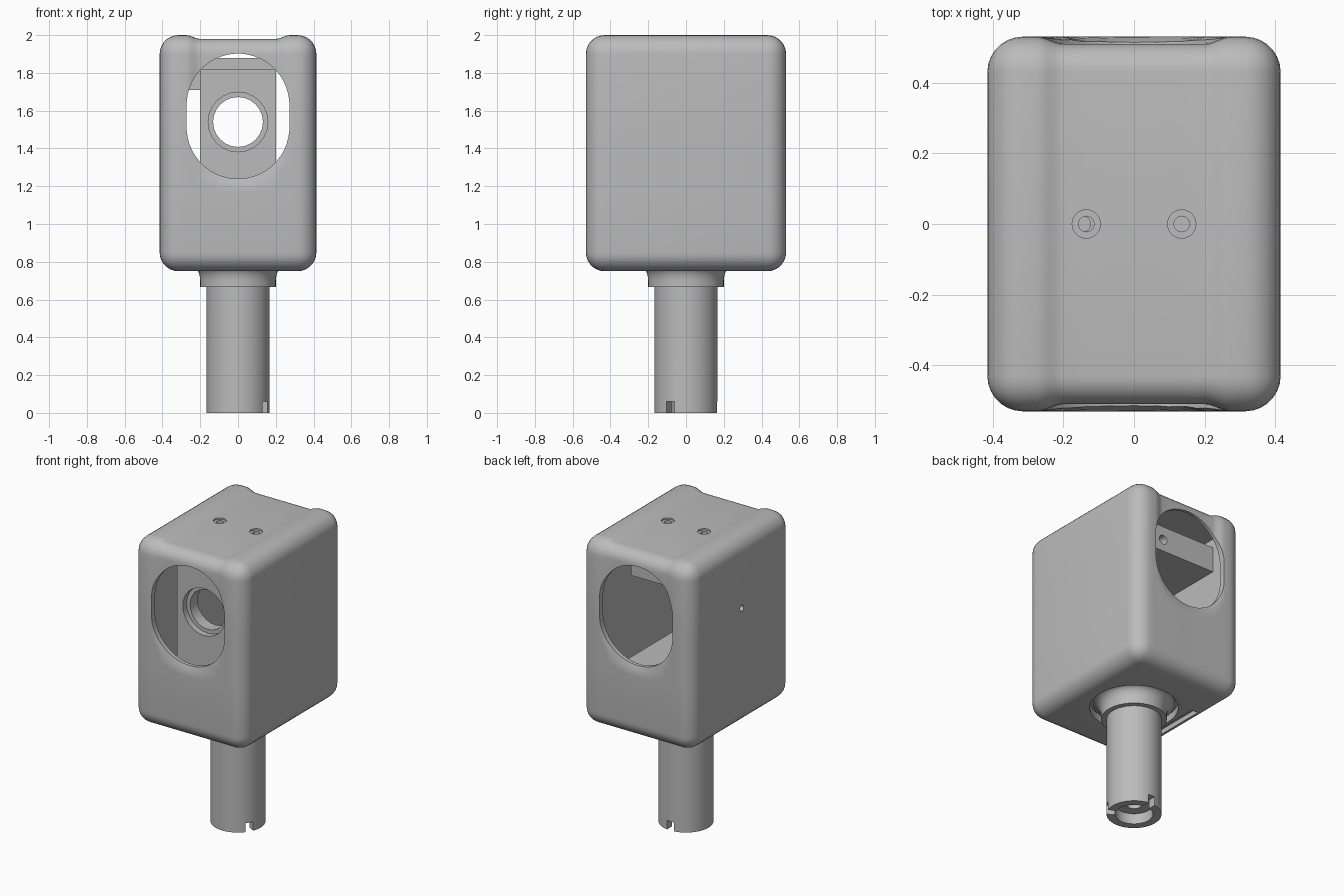
import bpy, bmesh, math
from mathutils import Vector

cube = bpy.data.objects.get("Cube")
if cube:
    bpy.data.objects.remove(cube, do_unlink=True)

grey = bpy.data.materials.new("plain grey")
grey.use_nodes = True
COLOR = (0.5, 0.5, 0.5, 1)
grey.diffuse_color = COLOR
grey.node_tree.nodes["Principled BSDF"].inputs["Base Color"].default_value = COLOR


def make(name, bm):
    bmesh.ops.recalc_face_normals(bm, faces=bm.faces[:])
    mesh = bpy.data.meshes.new(name)
    bm.to_mesh(mesh)
    bm.free()
    mesh.materials.append(grey)
    ob = bpy.data.objects.new(name, mesh)
    bpy.context.scene.collection.objects.link(ob)
    return ob


def box_bm(x, y, z):
    bm = bmesh.new()
    bmesh.ops.create_cube(bm, size=1)
    for v in bm.verts:
        v.co = [lo + (c + 0.5) * (hi - lo) for c, (lo, hi) in zip(v.co, (x, y, z))]
    return bm


def box(name, x, y, z):
    return make(name, box_bm(x, y, z))


def rod(name, center, radius, length, axis, sides=32):
    bm = bmesh.new()
    bmesh.ops.create_cone(bm, cap_ends=True, segments=sides, radius1=radius,
                          radius2=radius, depth=length)
    turn = Vector((0, 0, 1)).rotation_difference(Vector(axis)).to_matrix()
    bmesh.ops.rotate(bm, verts=bm.verts, matrix=turn)
    bmesh.ops.translate(bm, verts=bm.verts, vec=center)
    return make(name, bm)


def stadium(name, radius, low, high, y, sides=48):
    bm = bmesh.new()
    ring = []
    for i in range(sides):
        a = math.tau * (i + 0.5) / sides
        mid = high if math.sin(a) > 0 else low
        ring.append(bm.verts.new((radius * math.cos(a), -y, mid + radius * math.sin(a))))
    face = bm.faces.new(ring)
    new = bmesh.ops.extrude_face_region(bm, geom=[face])["geom"]
    for v in new:
        if isinstance(v, bmesh.types.BMVert):
            v.co.y = y
    return make(name, bm)


def lathe(name, profile, sides=64):
    bm = bmesh.new()
    rings = []
    for r, z in profile:
        rings.append([bm.verts.new((r * math.cos(math.tau * i / sides),
                                    r * math.sin(math.tau * i / sides), z))
                      for i in range(sides)])
    for a, b in zip(rings, rings[1:] + rings[:1]):
        for i in range(sides):
            j = (i + 1) % sides
            bm.faces.new((a[i], a[j], b[j], b[i]))
    return make(name, bm)


def cut(ob, *cutters):
    bpy.context.view_layer.objects.active = ob
    for c in cutters:
        mod = ob.modifiers.new("cut", "BOOLEAN")
        mod.operation, mod.solver, mod.object = "DIFFERENCE", "EXACT", c
        bpy.ops.object.modifier_apply(modifier=mod.name)
        bpy.data.objects.remove(c, do_unlink=True)


def smooth(ob, angle=35):
    bpy.ops.object.select_all(action="DESELECT")
    ob.select_set(True)
    bpy.context.view_layer.objects.active = ob
    bpy.ops.object.shade_smooth_by_angle(angle=math.radians(angle))


def ramp(v, lo, hi):
    t = min(1, max(0, (v - lo) / (hi - lo)))
    return t * t * (3 - 2 * t)


# Rounded housing with a shallow channel over the top and down both ends
W, D, BASE, TOP, R = 0.415, 0.53, 0.75, 2.0, 0.1
bm = box_bm((-W, W), (-D, D), (BASE, TOP))
bmesh.ops.bevel(bm, geom=bm.edges[:], offset=R, segments=7, profile=0.5, affect="EDGES")


def slice_at(co, no):
    bmesh.ops.bisect_plane(bm, geom=bm.verts[:] + bm.edges[:] + bm.faces[:],
                           plane_co=co, plane_no=no)


for i in range(7):
    x = 0.2 + i * 0.0125
    slice_at((x, 0, 0), (1, 0, 0))
    slice_at((-x, 0, 0), (1, 0, 0))
for x in (-0.13, -0.065, 0, 0.065, 0.13):
    slice_at((x, 0, 0), (1, 0, 0))
for i in range(13):
    slice_at((0, 0, 1.17 + i * 0.025), (0, 0, 1))
for v in bm.verts:
    x, y, z = v.co
    f = 0.02 * (1 - ramp(math.hypot(x, min(0, z - 1.46)), 0.2, 0.275))
    v.co.y -= math.copysign(f * min(1, max(0, (abs(y) - D + R) / R)), y)
    v.co.z -= f * min(1, max(0, (z - TOP + R) / R))
housing = make("housing", bm)
cut(housing,
    box("cavity", (-0.375, 0.375), (-0.49, 0.49), (0.8, 1.94)),
    stadium("end_windows", 0.272, 1.512, 1.63, 0.7),
    rod("neck_hole", (0, 0, 0.77), 0.27, 0.2, (0, 0, 1), 64),
    rod("side_hole", (-0.4, 0, 1.54), 0.02, 0.2, (1, 0, 0), 20),
    box("base_slot", (-0.34, -0.29), (-0.2, 0.2), (0.7, 0.785)))
for x in (-0.135, 0.135):
    cut(housing,
        rod("screw_head", (x, 0, 2.0), 0.04, 0.06, (0, 0, 1)),
        rod("screw_hole", (x, 0, 1.97), 0.022, 0.2, (0, 0, 1)))
smooth(housing)

# Inner mounting plate with a stepped round hole
plate = box("mounting_plate", (-0.2, 0.2), (-0.36, -0.24), (0.8, 1.82))
cut(plate,
    rod("step", (0, -0.36, 1.54), 0.158, 0.08, (0, 1, 0), 24),
    rod("bore", (0, -0.3, 1.54), 0.132, 0.4, (0, 1, 0), 24))
smooth(plate)

# Cross bar under the lid, side boss and floor block
bar = box("cross_bar", (-0.38, 0.2), (-0.1, 0.3), (1.71, 1.88))
cut(bar, rod("bar_hole", (0.02, 0.25, 1.79), 0.03, 0.3, (0, 1, 0)),
    rod("bar_screw", (-0.145, 0, 1.85), 0.022, 0.2, (0, 0, 1)))
smooth(bar)
boss = rod("side_boss", (-0.335, 0, 1.54), 0.06, 0.09, (1, 0, 0))
cut(boss, rod("boss_hole", (-0.335, 0, 1.54), 0.02, 0.2, (1, 0, 0), 20))
smooth(boss)
box("floor_block", (-0.3, 0.3), (-0.3, 0.3), (0.798, 1.08))

# Hollow stem with a flared collar and three notches in its foot
flare = [(0.2 + 0.05 * (1 - math.cos(a)), 0.7 + 0.075 * math.sin(a))
         for a in (math.pi / 2 * i / 6 for i in range(7))]
stem = lathe("stem", [(0.115, 0), (0.167, 0), (0.167, 0.667), (0.2, 0.667)] + flare
             + [(0.25, 0.8), (0.05, 0.8), (0.05, 0.07), (0.115, 0.07)])
for i in range(3):
    a = math.radians(90 + 120 * i)
    bm = box_bm((0.08, 0.2), (-0.025, 0.025), (-0.02, 0.06))
    for v in bm.verts:
        x, y = v.co.x, v.co.y
        v.co.x = x * math.cos(a) - y * math.sin(a)
        v.co.y = x * math.sin(a) + y * math.cos(a)
    cut(stem, make("notch", bm))
smooth(stem)
